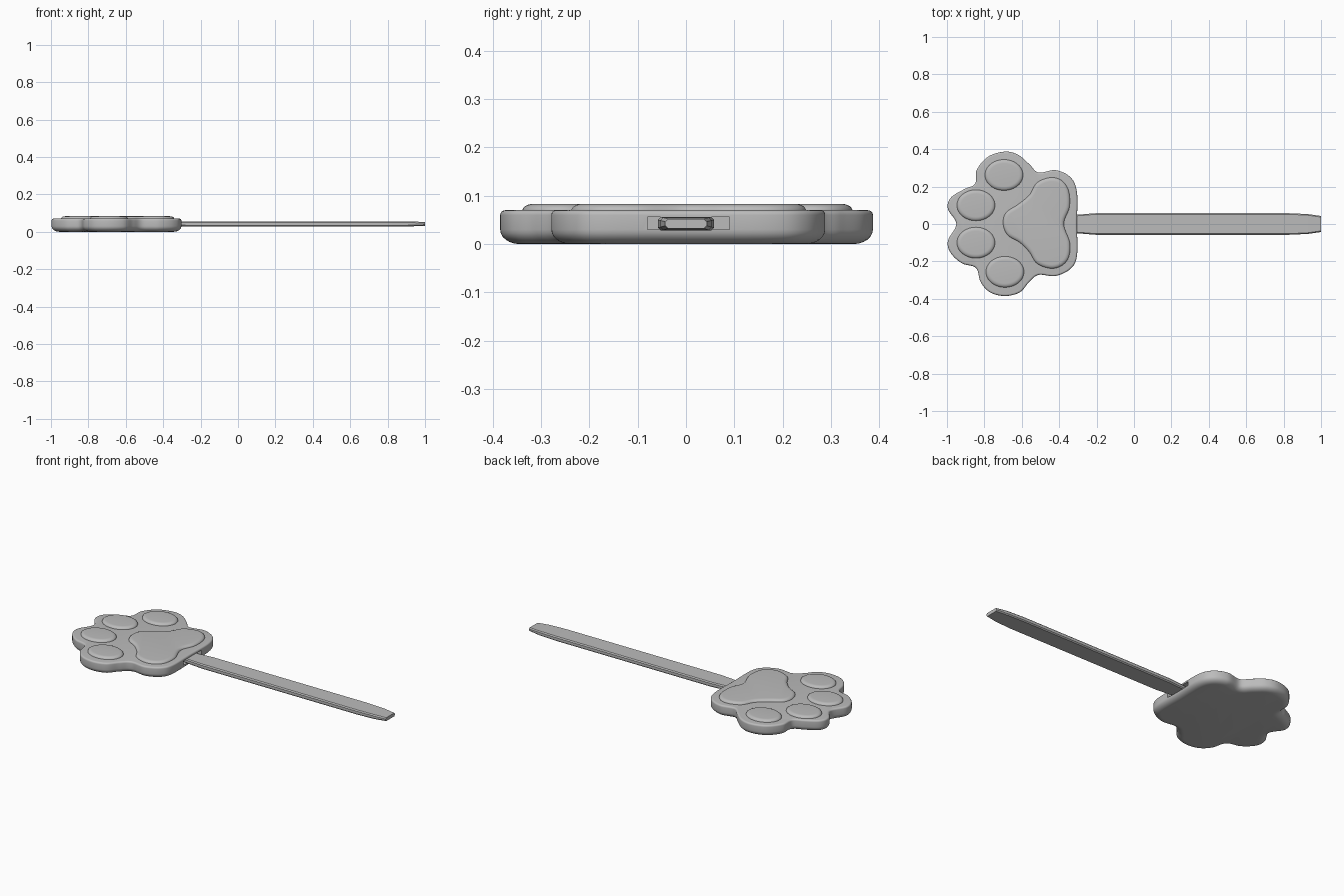
import bpy, math
from mathutils import Vector

start_cube = bpy.data.objects.get("Cube")
if start_cube:
    bpy.data.objects.remove(start_cube, do_unlink=True)

GREY = (0.5, 0.5, 0.5, 1.0)
grey = bpy.data.materials.new("plain_grey")
grey.use_nodes = True
grey.diffuse_color = GREY
grey.node_tree.nodes["Principled BSDF"].inputs["Base Color"].default_value = GREY


def add_object(name, verts, faces, smooth=True):
    mesh = bpy.data.meshes.new(name)
    mesh.from_pydata(verts, [], faces)
    mesh.materials.append(grey)
    obj = bpy.data.objects.new(name, mesh)
    bpy.context.collection.objects.link(obj)
    bpy.ops.object.select_all(action="DESELECT")
    obj.select_set(True)
    bpy.context.view_layer.objects.active = obj
    if smooth:
        bpy.ops.object.shade_smooth_by_angle(angle=math.radians(35))
    return obj


def bridge(rings):
    """Faces of a closed tube through equally sized rings, with end caps."""
    n, count = len(rings[0]), len(rings)
    faces = [(r * n + i, r * n + (i + 1) % n, (r + 1) * n + (i + 1) % n, (r + 1) * n + i)
             for r in range(count - 1) for i in range(n)]
    faces += [tuple(reversed(range(n))), tuple(range((count - 1) * n, count * n))]
    return [v for ring in rings for v in ring], faces


def spline(points, steps=8):
    """Closed smooth curve through a few points."""
    pts = [Vector(p) for p in points]
    n, out = len(pts), []
    for i in range(n):
        a, b, c, d = (pts[(i + k) % n] for k in (-1, 0, 1, 2))
        for s in range(steps):
            t = s / steps
            out.append(b + 0.5 * t * (c - a + t * (2 * a - 5 * b + 4 * c - d
                                                  + t * (3 * (b - c) + d - a))))
    return out


def ellipse(x, y, rx, ry, n=48):
    return [Vector((x + rx * math.cos(math.tau * i / n), y + ry * math.sin(math.tau * i / n)))
            for i in range(n)]


def slab(name, outline, layers):
    """Stack inset copies of a counter-clockwise outline; layers are (inset, height)."""
    n, normals = len(outline), []
    for i in range(n):
        t = (outline[(i + 1) % n] - outline[i - 1]).normalized()
        normals.append(Vector((-t.y, t.x)))
    rings = [[(*(p + m * inset), z) for p, m in zip(outline, normals)] for inset, z in layers]
    return add_object(name, *bridge(rings))


def fillet(width, low, high, rising, steps=6):
    """Quarter-round layers at the bottom (rising) or the top of a slab."""
    out = []
    for k in range(steps + 1):
        a = math.pi / 2 * k / steps
        if rising:
            out.append((width * (1 - math.sin(a)), high - (high - low) * math.cos(a)))
        else:
            out.append((width * (1 - math.cos(a)), low + (high - low) * math.sin(a)))
    return out


# Paw body: four toes and a heel, rounded underneath
body_outline = spline([
    (-0.305, 0), (-0.305, 0.17), (-0.34, 0.25), (-0.42, 0.288), (-0.51, 0.275),
    (-0.56, 0.32), (-0.62, 0.37), (-0.69, 0.387), (-0.78, 0.36), (-0.84, 0.29),
    (-0.85, 0.215), (-0.91, 0.185), (-0.98, 0.14), (-0.995, 0.08), (-0.95, 0),
    (-0.995, -0.09), (-0.98, -0.155), (-0.92, -0.21), (-0.845, -0.235),
    (-0.82, -0.31), (-0.77, -0.365), (-0.69, -0.385), (-0.61, -0.365),
    (-0.56, -0.31), (-0.51, -0.272), (-0.42, -0.278), (-0.34, -0.24), (-0.305, -0.17)])
body = slab("paw_body", body_outline,
            fillet(0.04, 0, 0.03, True) + fillet(0.01, 0.06, 0.07, False))

# Slot in the heel that takes the stick
bpy.ops.mesh.primitive_cube_add(size=1, location=(-0.34, 0.005, 0.043))
cutter = bpy.context.object
cutter.name = "slot_cutter"
cutter.scale = (0.1, 0.17, 0.025)
cutter.hide_render = True
cut = body.modifiers.new("slot", "BOOLEAN")
cut.operation, cut.solver, cut.object = "DIFFERENCE", "EXACT", cutter
bpy.context.view_layer.objects.active = body
bpy.ops.object.modifier_apply(modifier=cut.name)
bpy.data.objects.remove(cutter, do_unlink=True)

# Raised pads
pad_layers = [(0, 0.06)] + fillet(0.022, 0.069, 0.083, False)
heel_outline = spline([
    (-0.375, 0), (-0.345, 0.09), (-0.35, 0.18), (-0.39, 0.235), (-0.45, 0.248),
    (-0.52, 0.22), (-0.56, 0.155), (-0.62, 0.105), (-0.685, 0.06), (-0.7, 0),
    (-0.675, -0.06), (-0.61, -0.1), (-0.56, -0.15), (-0.52, -0.21),
    (-0.45, -0.237), (-0.39, -0.225), (-0.35, -0.18), (-0.343, -0.1)])
slab("heel_pad", heel_outline, pad_layers)
for name, x, y in (("outer_left", -0.695, 0.262), ("inner_left", -0.845, 0.1),
                   ("inner_right", -0.845, -0.1), ("outer_right", -0.69, -0.256)):
    slab(name + "_toe_pad", ellipse(x, y, 0.102, 0.083), pad_layers)

# Flat stick: chamfered section, tapering at both ends
mid_z = 0.042
rings = []
for x, w, h in ((-0.37, 0.043, 0.010), (-0.3, 0.05, 0.013), (-0.2, 0.058, 0.014),
                (0.82, 0.058, 0.014), (0.93, 0.053, 0.013), (1, 0.043, 0.010)):
    c = 0.006
    section = [(w, h - c), (w - c, h), (c - w, h), (-w, h - c),
               (-w, c - h), (c - w, -h), (w - c, -h), (w, c - h)]
    rings.append([(x, y, mid_z + z) for y, z in section])
add_object("stick", *bridge(rings), smooth=False)
